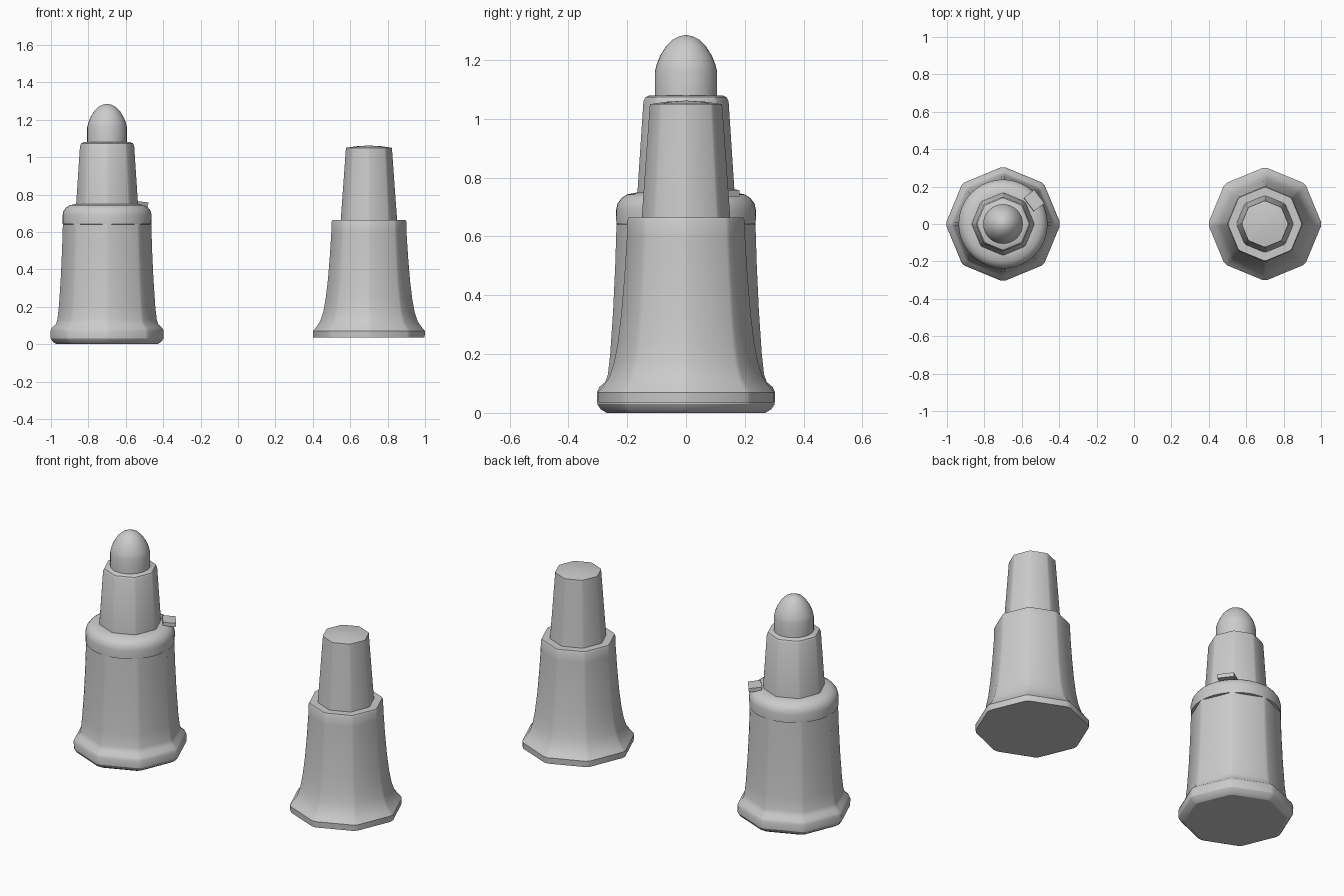
import bpy, bmesh, math

if "Cube" in bpy.data.objects:
    bpy.data.objects.remove(bpy.data.objects["Cube"])

def lathe(name, cx, profile, sides, turn=0.0, corner=0.0, angle=30):
    """Stack of rings (radius, z), closed at both ends; corner splits each polygon corner in two."""
    bm = bmesh.new()
    angs = []
    for i in range(sides):
        a = turn + 2 * math.pi * i / sides
        angs += [a - corner, a + corner] if corner else [a]
    rings = []
    for r, z in profile:
        rings.append([bm.verts.new((cx + r * math.cos(a), r * math.sin(a), z)) for a in angs])
    n = len(angs)
    for lo, hi in zip(rings, rings[1:]):
        for i in range(n):
            bm.faces.new((lo[i], lo[(i + 1) % n], hi[(i + 1) % n], hi[i]))
    bm.faces.new(rings[0][::-1])
    bm.faces.new(rings[-1])
    me = bpy.data.meshes.new(name)
    bm.to_mesh(me)
    bm.free()
    ob = bpy.data.objects.new(name, me)
    bpy.context.collection.objects.link(ob)
    bpy.ops.object.select_all(action='DESELECT')
    ob.select_set(True)
    bpy.context.view_layer.objects.active = ob
    bpy.ops.object.shade_smooth_by_angle(angle=math.radians(angle))
    return ob

L, R = -0.7, 0.7

# Pen: flared octagonal barrel
lathe("pen_barrel", L, [(0.27, 0.0), (0.29, 0.012), (0.302, 0.03), (0.303, 0.07), (0.295, 0.088),
      (0.275, 0.105), (0.266, 0.13), (0.258, 0.2), (0.248, 0.35), (0.241, 0.5), (0.236, 0.66)], 8, 0, 0.04)
# Round collar with a soft shoulder
lathe("pen_collar", L, [(0.225, 0.64), (0.237, 0.642), (0.238, 0.69), (0.233, 0.712), (0.22, 0.73),
      (0.2, 0.743), (0.165, 0.75)], 48)
# Octagonal neck
lathe("pen_neck", L, [(0.166, 0.74), (0.145, 1.06), (0.138, 1.074), (0.125, 1.08)], 8, 0, 0.04)
# Writing tip
lathe("pen_tip", L, [(0.106, 1.07), (0.106, 1.16), (0.1, 1.185), (0.088, 1.215), (0.068, 1.247),
      (0.045, 1.27), (0.022, 1.281), (0.004, 1.285)], 32)

# Small catch on the collar
bpy.ops.mesh.primitive_cube_add(size=1, location=(L + 0.165, 0.125, 0.75), rotation=(0, 0.1, math.radians(37)))
catch = bpy.context.object
catch.name = "collar_catch"
catch.scale = (0.07, 0.09, 0.022)

# Cap: flared octagonal sleeve
lathe("cap_sleeve", R, [(0.298, 0.035), (0.3, 0.07), (0.283, 0.09), (0.262, 0.12), (0.245, 0.17),
      (0.232, 0.24), (0.22, 0.34), (0.21, 0.46), (0.201, 0.6), (0.2, 0.655), (0.195, 0.665)], 8, 0, 0.04)
# Cap: narrower upper stem with slightly domed end
lathe("cap_stem", R, [(0.151, 0.66), (0.123, 1.05), (0.07, 1.058), (0.004, 1.062)], 8, 0, 0.04)
